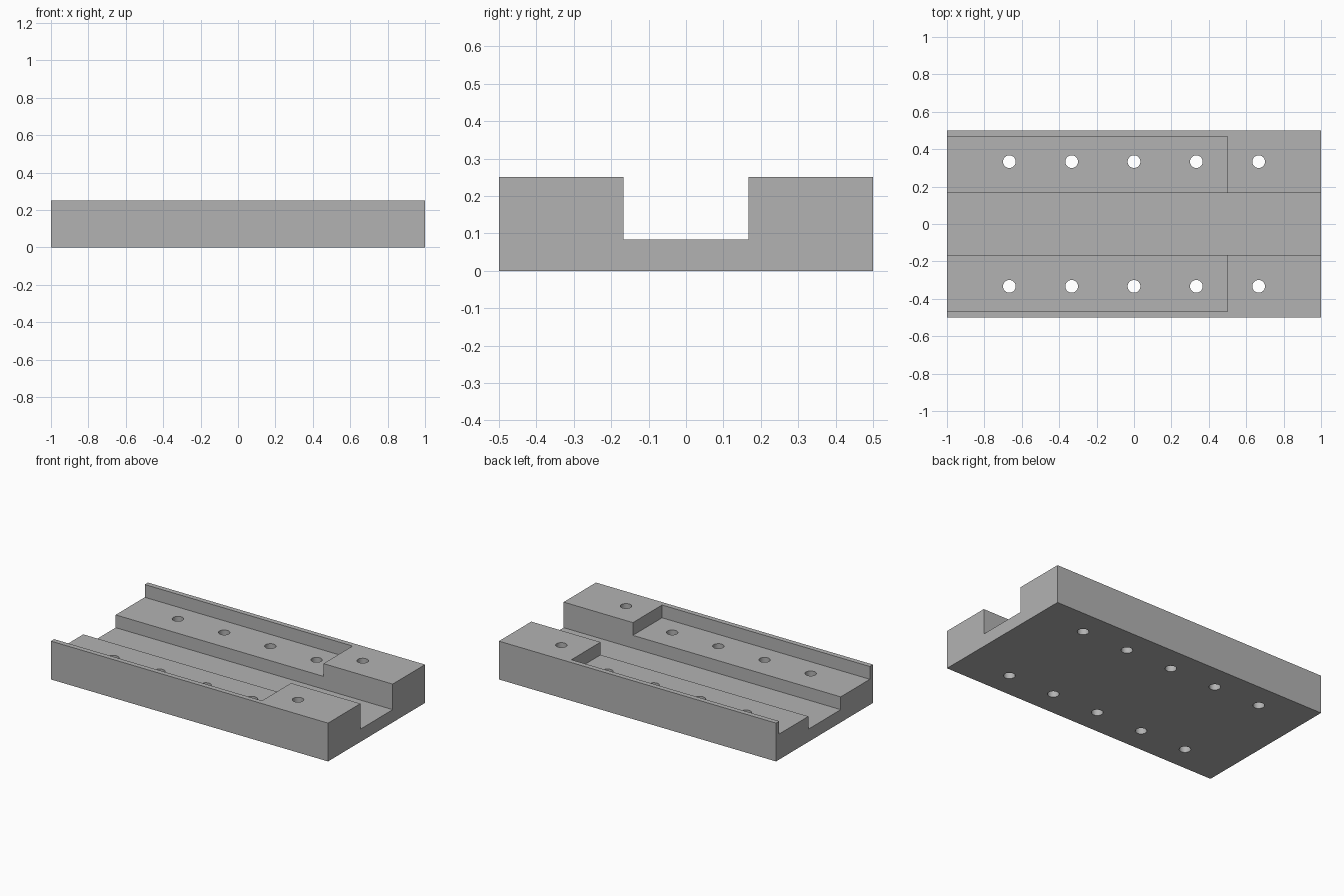
import bpy
import bmesh
from mathutils import Matrix, Vector

default = bpy.data.objects.get("Cube")
if default:
    bpy.data.objects.remove(default, do_unlink=True)

HEIGHT = 0.25
OVER = 0.1  # cutter overshoot past the block

steel = bpy.data.materials.new("mid grey")
steel.use_nodes = True
grey = (0.45, 0.45, 0.45, 1)
steel.diffuse_color = grey
steel.node_tree.nodes["Principled BSDF"].inputs["Base Color"].default_value = grey


def add_object(name, bm):
    mesh = bpy.data.meshes.new(name)
    bm.to_mesh(mesh)
    bm.free()
    mesh.materials.append(steel)
    obj = bpy.data.objects.new(name, mesh)
    bpy.context.collection.objects.link(obj)
    return obj


def box(name, low, high):
    low, high = Vector(low), Vector(high)
    bm = bmesh.new()
    matrix = Matrix.Translation((low + high) / 2) @ Matrix.Diagonal((*(high - low), 1))
    bmesh.ops.create_cube(bm, size=1, matrix=matrix)
    return add_object(name, bm)


# Solid block
base = box("slotted_base", (-1, -0.5, 0), (1, 0.5, HEIGHT))

# Full-length channel and the shallow pocket that opens at the right end
channel = box("channel_cutter", (-1 - OVER, -1 / 6, 1 / 12), (1 + OVER, 1 / 6, HEIGHT + OVER))
pocket = box("pocket_cutter", (-1 - OVER, -0.467, 1 / 6), (0.5, 0.467, HEIGHT + OVER))

# Two rows of five through holes
bm = bmesh.new()
for side in (-1, 1):
    for step in range(-2, 3):
        bmesh.ops.create_cone(
            bm, cap_ends=True, segments=32, radius1=0.034, radius2=0.034,
            depth=HEIGHT + 2 * OVER,
            matrix=Matrix.Translation((step / 3, side / 3, HEIGHT / 2)))
holes = add_object("hole_cutter", bm)

# Cut the block, then drop the cutters
cutters = (channel, pocket, holes)
for cutter in cutters:
    cutter.hide_render = True
    cut = base.modifiers.new(cutter.name, 'BOOLEAN')
    cut.operation = 'DIFFERENCE'
    cut.solver = 'EXACT'
    cut.object = cutter

bpy.ops.object.select_all(action='DESELECT')
base.select_set(True)
bpy.context.view_layer.objects.active = base
for cutter in cutters:
    bpy.ops.object.modifier_apply(modifier=cutter.name)
    bpy.data.objects.remove(cutter, do_unlink=True)

# Smooth hole walls, crisp machined edges
bpy.ops.object.shade_smooth_by_angle(angle=0.5)
